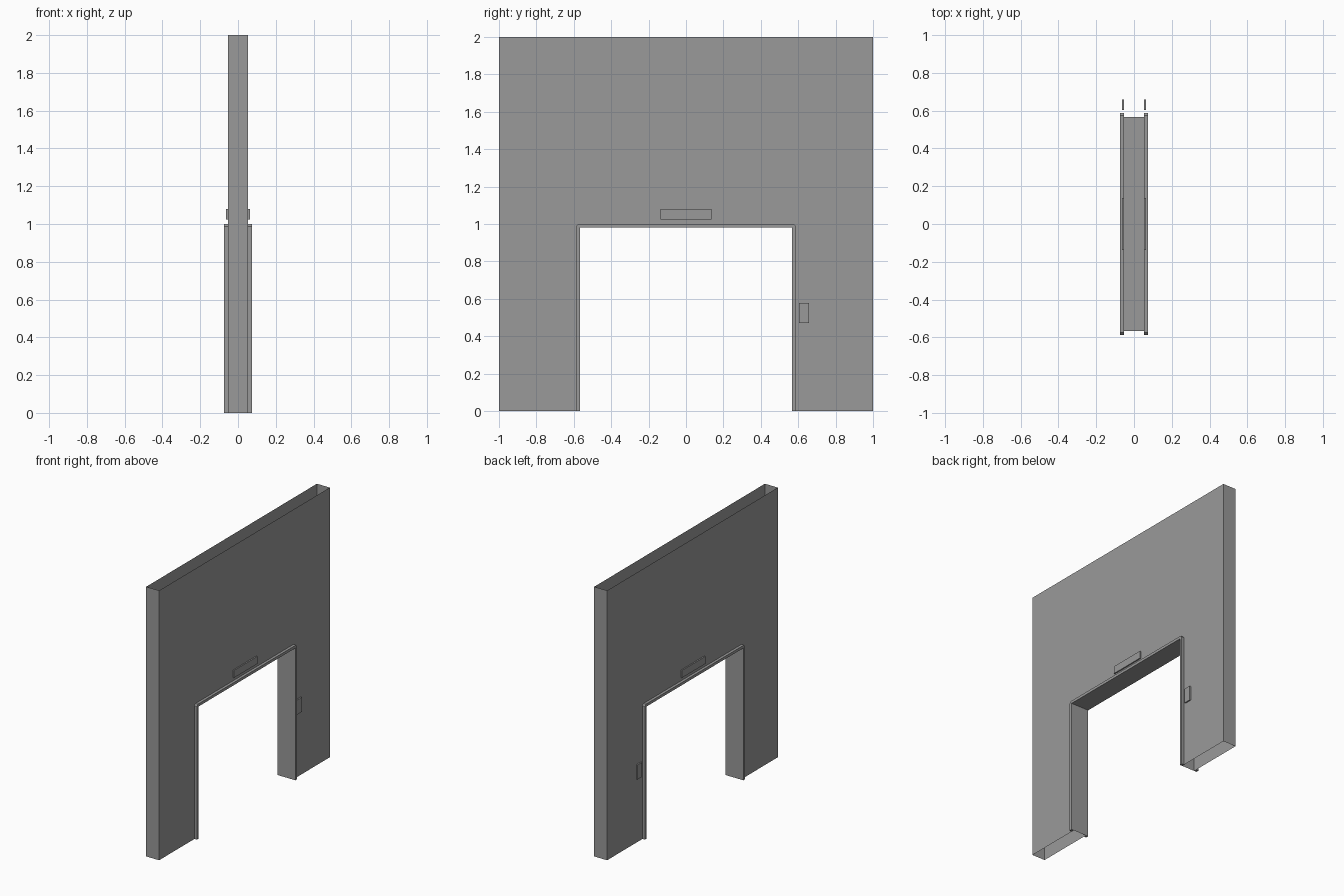
import bpy
import bmesh

cube = bpy.data.objects.get("Cube")
if cube:
    bpy.data.objects.remove(cube, do_unlink=True)

GREY = (0.32, 0.32, 0.32, 1)
grey = bpy.data.materials.new("plain grey")
grey.use_nodes = True
grey.diffuse_color = GREY
grey.node_tree.nodes["Principled BSDF"].inputs["Base Color"].default_value = GREY

WALL = 0.053            # half thickness of the wall
OPEN_Y, OPEN_Z = 0.567, 0.98
TRIM = 0.02             # width and depth of the door trim


def add_object(name, bm):
    bmesh.ops.recalc_face_normals(bm, faces=bm.faces)
    mesh = bpy.data.meshes.new(name)
    bm.to_mesh(mesh)
    bm.free()
    mesh.materials.append(grey)
    obj = bpy.data.objects.new(name, mesh)
    bpy.context.scene.collection.objects.link(obj)
    return obj


def extrude_profile(name, points, x0, x1, skip=(), caps=True):
    """Extrude a (y, z) outline along x, leaving out the listed edge strips."""
    bm = bmesh.new()
    near = [bm.verts.new((x0, y, z)) for y, z in points]
    far = [bm.verts.new((x1, y, z)) for y, z in points]
    n = len(points)
    if caps:
        bm.faces.new(near)
        bm.faces.new(far)
    for i in range(n):
        if i not in skip:
            j = (i + 1) % n
            bm.faces.new((near[i], near[j], far[j], far[i]))
    return add_object(name, bm)


# Hollow wall with a doorway, open along the top and under both legs
outline = [(-1, 0), (-1, 2), (1, 2), (1, 0),
           (OPEN_Y, 0), (OPEN_Y, OPEN_Z), (-OPEN_Y, OPEN_Z), (-OPEN_Y, 0)]
extrude_profile("wall", outline, -WALL, WALL, skip=(1, 3, 7))

# Door trim outline with chamfered outer corners
out_y, out_z, cut = OPEN_Y + TRIM, OPEN_Z + TRIM, 0.012
trim = [(-out_y, 0), (-out_y, out_z - cut), (-out_y + cut, out_z),
        (out_y - cut, out_z), (out_y, out_z - cut), (out_y, 0),
        (OPEN_Y, 0), (OPEN_Y, OPEN_Z), (-OPEN_Y, OPEN_Z), (-OPEN_Y, 0)]


def plate(name, y0, y1, z0, z1, side):
    points = [(y0, z0), (y0, z1), (y1, z1), (y1, z0)]
    extrude_profile(name, points, side * WALL, side * (WALL + 0.0095))


# Trim, sign and switch on both faces of the wall
for label, side in (("left", 1), ("right", -1)):
    extrude_profile(label + "_door_trim", trim, side * WALL, side * (WALL + TRIM))
    plate(label + "_sign_plate", -0.137, 0.137, 1.025, 1.08, side)
    plate(label + "_switch_plate", 0.603, 0.658, 0.47, 0.578, side)
